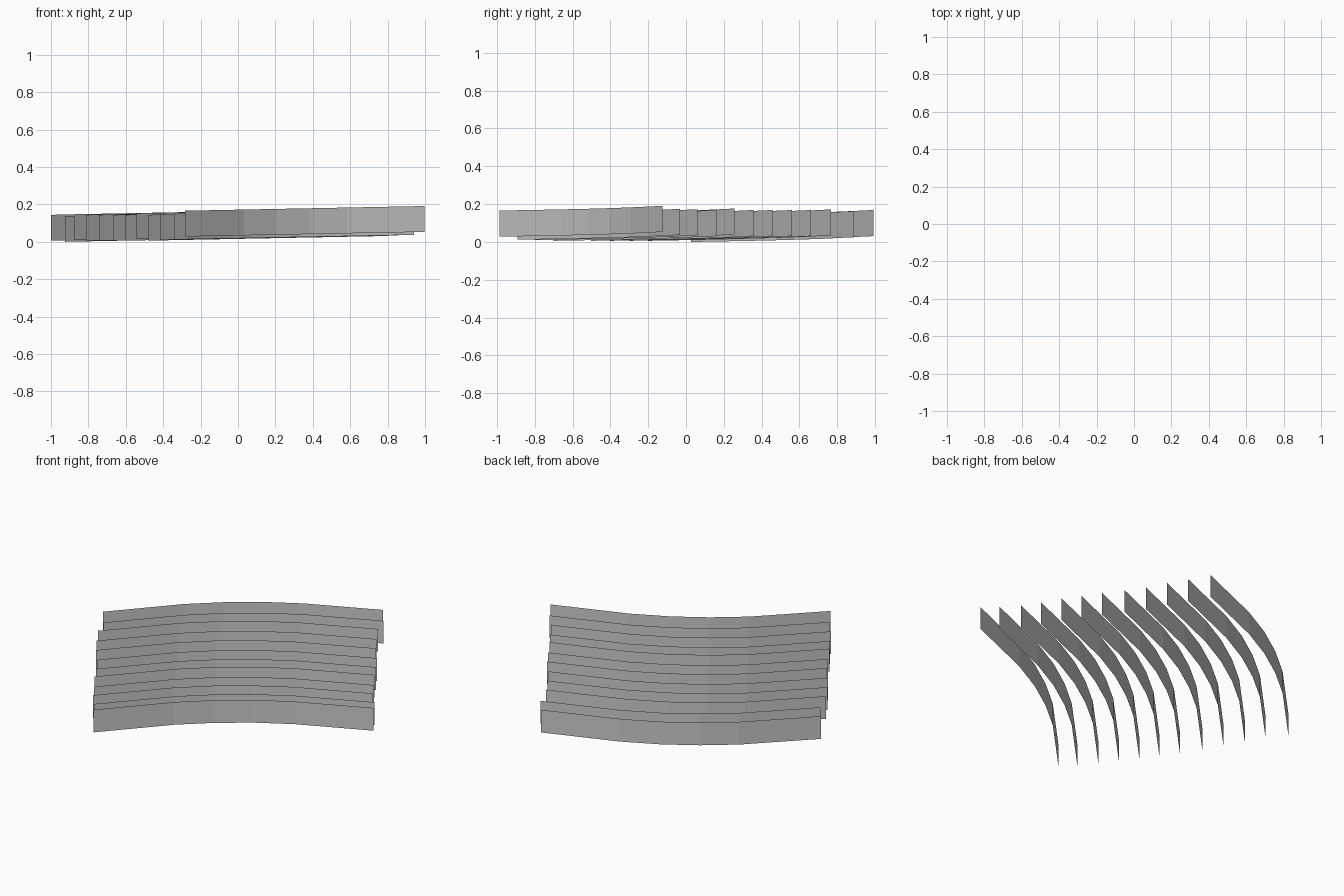
import bpy

if "Cube" in bpy.data.objects:
    bpy.data.objects.remove(bpy.data.objects["Cube"])

# Shared plan curve of every slat, relative to its starting corner
PLAN = [(0, 0), (0.317, 0.328), (0.485, 0.466), (0.665, 0.587), (0.865, 0.693), (1.282, 0.86)]
HEIGHT = 0.138
RISE = 0.025  # climb from start to end

# Starting corner (x, y, z) of each slat, back to front
STARTS = [(-1.0, 0.132, 0.006), (-0.925, 0.027, 0.0), (-0.877, -0.093, 0.009),
          (-0.813, -0.20, 0.006), (-0.744, -0.30, 0.006), (-0.668, -0.403, 0.006),
          (-0.604, -0.502, 0.006), (-0.544, -0.603, 0.014), (-0.48, -0.70, 0.006),
          (-0.417, -0.80, 0.01), (-0.342, -0.892, 0.012), (-0.284, -0.985, 0.028)]

grey = bpy.data.materials.new("light_grey")
grey.diffuse_color = (0.6, 0.6, 0.6, 1)
grey.use_nodes = True
grey.node_tree.nodes["Principled BSDF"].inputs["Base Color"].default_value = grey.diffuse_color


def curved_slat(name, start):
    """Upright thin sheet: the plan curve extruded straight up."""
    sx, sy, sz = start
    n = len(PLAN)
    low = [(sx + x, sy + y, sz + RISE * x / PLAN[-1][0]) for x, y in PLAN]
    high = [(x, y, z + HEIGHT) for x, y, z in low]
    faces = [(i, i + 1, n + i + 1, n + i) for i in range(n - 1)]
    mesh = bpy.data.meshes.new(name)
    mesh.from_pydata(low + high, [], faces)
    mesh.materials.append(grey)
    obj = bpy.data.objects.new(name, mesh)
    bpy.context.collection.objects.link(obj)


# Row of parallel slats
for i, start in enumerate(STARTS, 1):
    curved_slat(f"curved_slat_{i:02d}", start)
